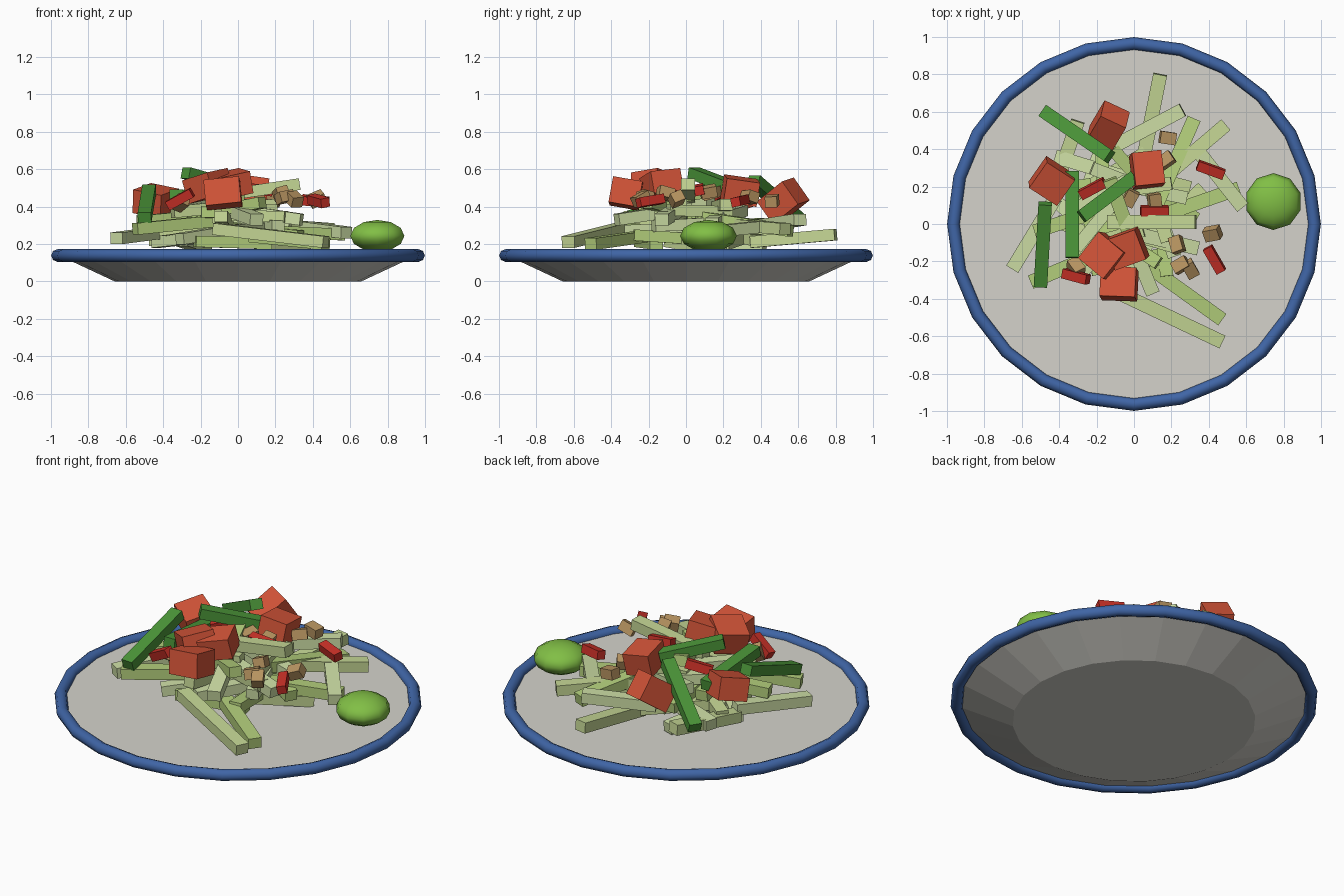
import bpy, math, random
from mathutils import Vector, Euler

if "Cube" in bpy.data.objects:
    bpy.data.objects.remove(bpy.data.objects["Cube"])

random.seed(4)


def mat(name, r, g, b):
    m = bpy.data.materials.new(name)
    m.diffuse_color = (r, g, b, 1)
    m.use_nodes = True
    m.node_tree.nodes["Principled BSDF"].inputs["Base Color"].default_value = m.diffuse_color
    return m


PALE = [mat("pale_a", .56, .68, .30), mat("pale_b", .62, .74, .38), mat("pale_c", .45, .62, .20)]
GREEN = mat("bean_green", .07, .30, .04)
RED = mat("tomato_red", .66, .09, .04)
CHILI = mat("chili_red", .58, .03, .02)
NUT = mat("nut_brown", .48, .30, .12)
BLUE = mat("rim_blue", .05, .13, .38)
LIME = mat("lime_green", .22, .52, .06)
CREAM = mat("plate_grey", .66, .65, .60)


def box(name, loc, size, rot, m):
    bpy.ops.mesh.primitive_cube_add(size=1, location=loc, rotation=rot)
    o = bpy.context.object
    o.name = name
    o.scale = size
    o.data.materials.append(m)
    return o


def bar(name, p, w, h, m):
    """Box running between two end points."""
    a, b = Vector(p[:3]), Vector(p[3:])
    d = b - a
    rot = Euler((0, -math.atan2(d.z, math.hypot(d.x, d.y)), math.atan2(d.y, d.x)))
    return box(name, (a + b) / 2, (d.length, w, h), rot, m)


# plate: tapered dish with a round blue rim
bpy.ops.mesh.primitive_cone_add(vertices=24, radius1=.66, radius2=.96, depth=.14,
                                location=(0, 0, .07), rotation=(0, 0, 0))
plate = bpy.context.object
plate.name = "plate"
plate.data.materials.append(CREAM)
bpy.ops.mesh.primitive_torus_add(major_segments=24, minor_segments=8, major_radius=.965,
                                 minor_radius=.034, location=(0, 0, .138))
rim = bpy.context.object
rim.name = "plate_rim"
rim.data.materials.append(BLUE)
bpy.ops.object.shade_smooth_by_angle(angle=math.radians(50))

# shredded pale strips (end points)
strips = [
    (.14, .80, .25, .05, .35, .21), (.26, .61, .33, -.10, .42, .30),
    (.32, .56, .27, .12, .10, .34), (.49, .53, .28, .08, .18, .31),
    (.58, .09, .26, .35, .38, .29), (.56, .19, .25, .10, .03, .27),
    (.33, .01, .52, -.14, .01, .45), (.34, -.13, .33, 0, -.05, .38),
    (.47, -.51, .20, .08, -.23, .24), (.47, -.63, .21, -.12, -.35, .28),
    (.10, -.37, .33, -.06, .02, .39), (-.13, .24, .50, .0, -.12, .44),
    (-.35, -.14, .37, .05, -.03, .41), (-.65, -.24, .23, -.42, .14, .26),
    (-.55, -.31, .28, -.15, -.14, .32), (-.30, .55, .26, -.44, .14, .22),
    (-.42, .36, .24, .05, .22, .28), (-.53, -.04, .32, -.10, .10, .36),
]
for i, p in enumerate(strips):
    bar(f"papaya_strip_{i}", p, .075, .062, PALE[i % 3])
# inner strips filling the heap, denser and narrower towards the top
for i in range(26):
    t = i / 26
    z = .19 + .23 * t
    r = .26 * (1 - .4 * t)
    a = i * 2.4
    x, y = -.05 + r * math.cos(a), .05 + r * math.sin(a)
    yaw = random.uniform(0, math.pi)
    L = .21 * (1 - .2 * t)
    dx, dy, dz = L * math.cos(yaw), L * math.sin(yaw), random.uniform(-.03, .03)
    bar(f"inner_strip_{i}", (x - dx, y - dy, z - dz, x + dx, y + dy, z + dz), .07, .06, PALE[i % 3])

# long green beans
for i, p in enumerate([(-.48, .60, .33, -.13, .36, .54), (-.33, .28, .42, -.33, -.18, .46),
                       (-.475, .11, .49, -.50, -.33, .34), (-.28, .04, .58, 0, .25, .50)]):
    bar(f"bean_{i}", p, .072, .06, GREEN)

# tomato chunks: position, size, rotation in degrees
for i, (loc, size, rot) in enumerate([
        ((-.14, .52, .43), (.15, .19, .15), (35, 8, -25)),
        ((-.44, .23, .43), (.17, .18, .13), (10, -12, 55)),
        ((.07, .29, .485), (.16, .18, .13), (-8, 8, 6)),
        ((-.16, -.17, .51), (.18, .18, .13), (8, -14, -40)),
        ((-.04, -.13, .52), (.18, .17, .12), (6, -12, 20)),
        ((-.08, -.32, .47), (.19, .16, .14), (-10, -6, -2))]):
    box(f"tomato_{i}", loc, size, [math.radians(v) for v in rot], RED)

# chili pieces: x, y, z, yaw, pitch
for i, (x, y, z, yaw, pitch) in enumerate([
        (.41, .29, .43, -20, 5), (-.22, .19, .47, 28, -15), (.11, .07, .49, 0, 5),
        (.43, -.19, .43, -60, 8), (-.31, -.28, .44, -15, -28)]):
    box(f"chili_{i}", (x, y, z), (.15, .052, .05), (.2, math.radians(pitch), math.radians(yaw)), CHILI)

# peanut pieces
for i, (x, y, z) in enumerate([
        (.18, .46, .43), (.17, .34, .45), (-.02, .14, .47), (.11, .12, .48), (.42, -.05, .44),
        (.23, -.11, .47), (.25, -.22, .45), (.30, -.24, .44), (-.31, -.23, .42)]):
    box(f"peanut_{i}", (x, y, z), (.085, .065, .058),
        (random.uniform(-.5, .5), random.uniform(-.5, .5), random.uniform(0, 3)), NUT)

# lime on the plate edge
bpy.ops.mesh.primitive_uv_sphere_add(segments=10, ring_count=6, radius=.152, location=(.745, .12, .243))
lime = bpy.context.object
lime.name = "lime"
lime.scale = (1, 1, .56)
lime.data.materials.append(LIME)
bpy.ops.object.shade_smooth_by_angle(angle=math.radians(60))
